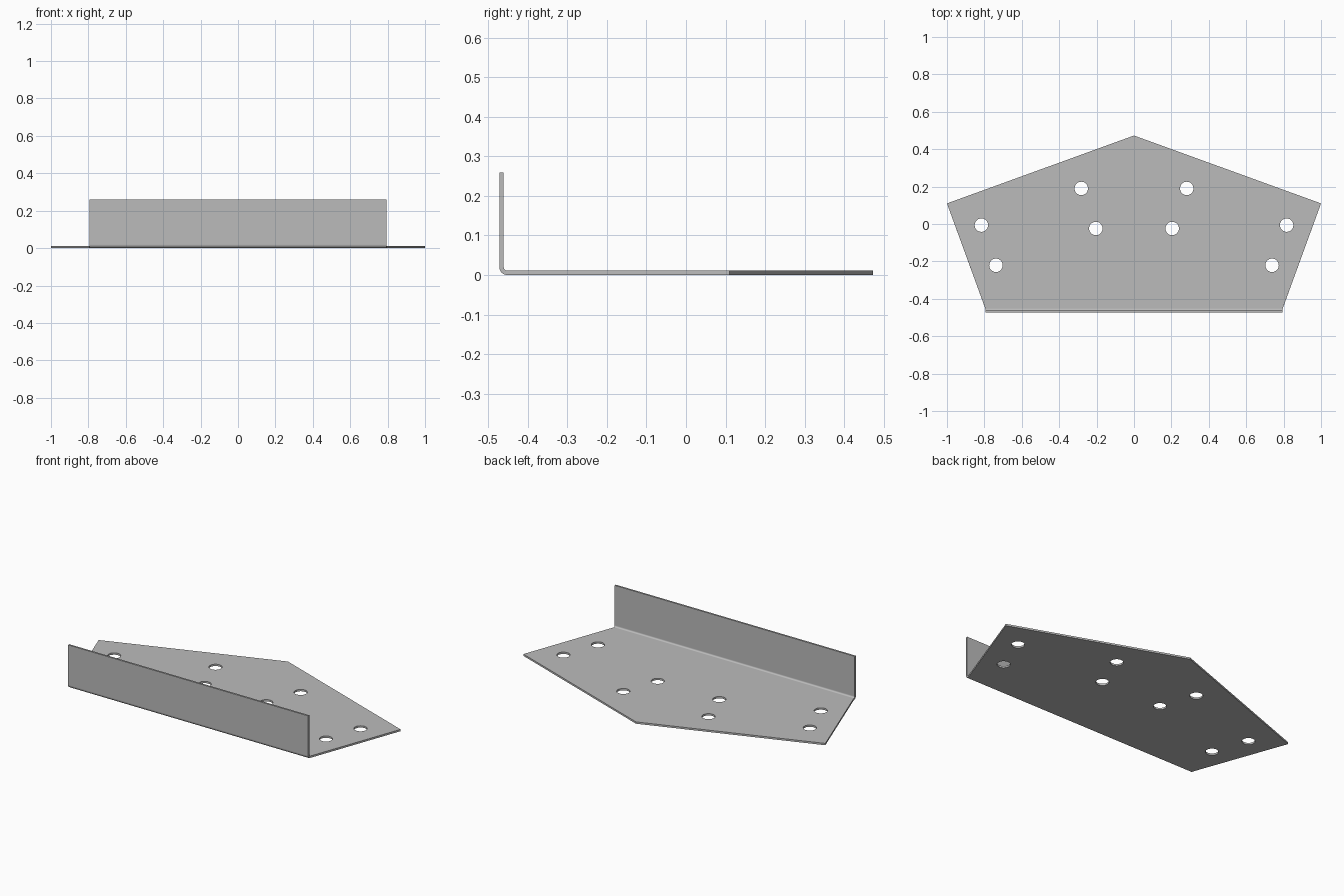
import bpy, bmesh
from math import sin, cos, pi
from mathutils import Matrix

cube = bpy.data.objects.get("Cube")
if cube:
    bpy.data.objects.remove(cube, do_unlink=True)

THICK = 0.011
BEND = 0.02          # outer bend radius
FRONT = -0.472       # outer face of the flange
TOP = 0.259
HALF = 0.795         # half width of the flange
STEPS = 8
HOLES = [(0.282, 0.19), (0.204, -0.024), (0.816, -0.006), (0.738, -0.221)]
HOLE_RADIUS = 0.036

steel = bpy.data.materials.new("plain grey steel")
steel.use_nodes = True
grey = (0.5, 0.5, 0.5, 1)
steel.diffuse_color = grey
steel.node_tree.nodes["Principled BSDF"].inputs["Base Color"].default_value = grey


def make_object(name, bm):
    mesh = bpy.data.meshes.new(name)
    bm.to_mesh(mesh)
    bm.free()
    mesh.materials.append(steel)
    obj = bpy.data.objects.new(name, mesh)
    bpy.context.collection.objects.link(obj)
    return obj


# Outer skin: five-sided plate, rounded bend and upright flange
bm = bmesh.new()
profile = [(FRONT + BEND * (1 - sin(a)), BEND * (1 - cos(a)))
           for a in (pi / 2 * i / STEPS for i in range(STEPS + 1))]
profile = [(FRONT + BEND - BEND * sin(pi / 2 * i / STEPS),
            BEND - BEND * cos(pi / 2 * i / STEPS)) for i in range(STEPS + 1)]
profile.append((FRONT, TOP))
rows = [[bm.verts.new((x, y, z)) for x in (-HALF, HALF)] for y, z in profile]
for low, high in zip(rows, rows[1:]):
    bm.faces.new((low[0], low[1], high[1], high[0]))
back = [bm.verts.new((x, y, 0)) for x, y in ((-1, 0.11), (0, 0.473), (1, 0.11))]
bm.faces.new([rows[0][0]] + back + [rows[0][1]])
bm.normal_update()
plate = make_object("bent_mounting_plate", bm)

# Cutters for the mirrored pairs of bolt holes
bm = bmesh.new()
for x, y in HOLES:
    for side in (-1, 1):
        bmesh.ops.create_cone(bm, cap_ends=True, segments=32, radius1=HOLE_RADIUS,
                              radius2=HOLE_RADIUS, depth=0.1,
                              matrix=Matrix.Translation((side * x, y, 0)))
cutter = make_object("hole_cutter", bm)
cutter.hide_render = True

# Sheet thickness, then the holes
solid = plate.modifiers.new("thickness", 'SOLIDIFY')
solid.thickness = THICK
solid.offset = -1
solid.use_even_offset = True
cut = plate.modifiers.new("bolt holes", 'BOOLEAN')
cut.operation = 'DIFFERENCE'
cut.solver = 'EXACT'
cut.object = cutter

bpy.ops.object.select_all(action='DESELECT')
plate.select_set(True)
bpy.context.view_layer.objects.active = plate
for name in ("thickness", "bolt holes"):
    bpy.ops.object.modifier_apply(modifier=name)
bpy.data.objects.remove(cutter, do_unlink=True)

# Smooth bend and hole walls, flat sheet faces
bpy.ops.object.shade_smooth_by_angle(angle=pi / 6)
weighted = plate.modifiers.new("flat faces", 'WEIGHTED_NORMAL')
weighted.keep_sharp = True
